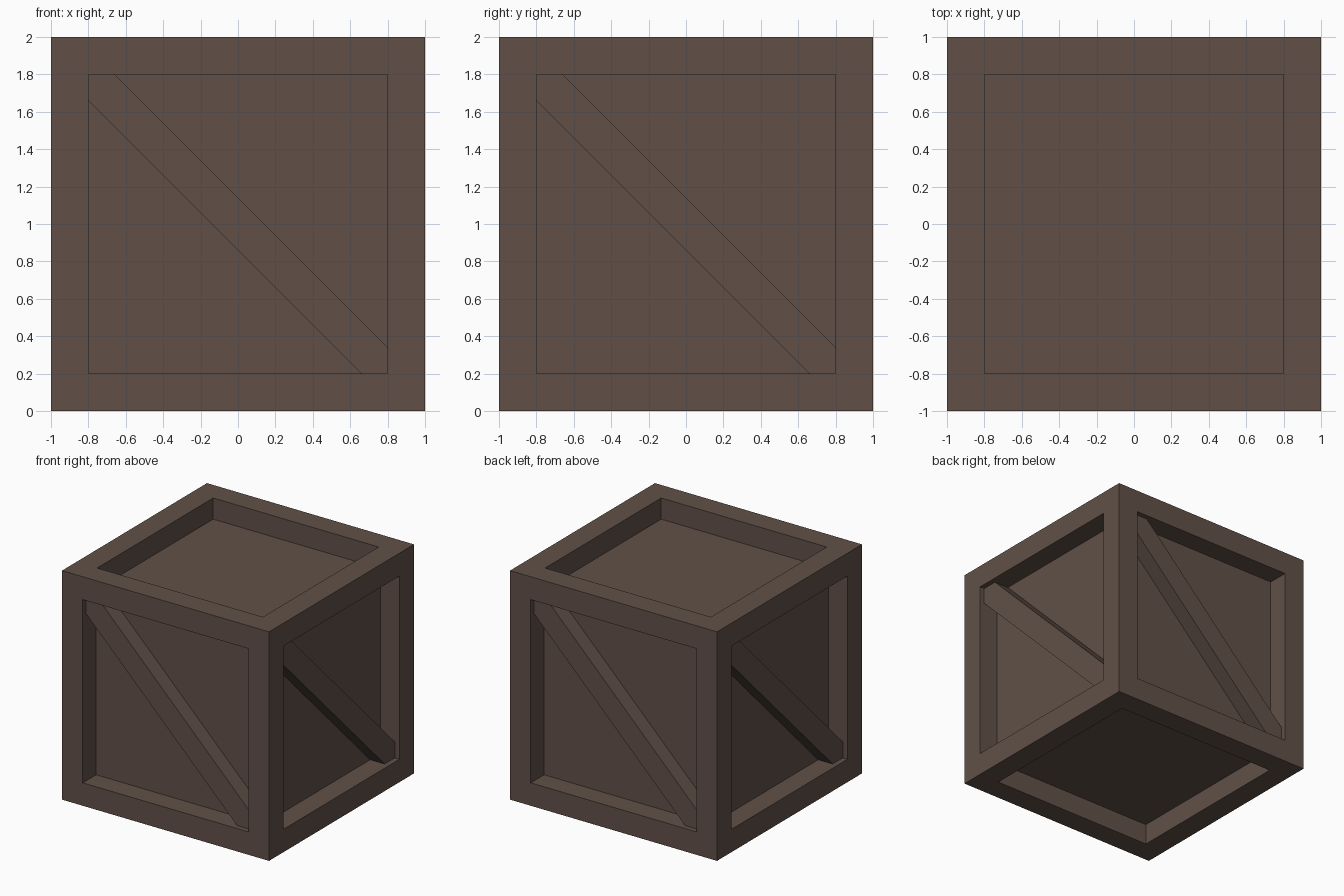
import bpy, bmesh, math
from mathutils import Matrix

if "Cube" in bpy.data.objects:
    bpy.data.objects.remove(bpy.data.objects["Cube"])

RIM, DEPTH = 0.2, 0.185      # frame width, recess depth
HALF, BRACE_TOP = 0.14, 0.045  # brace corner cut, brace depth below the rim

wood = bpy.data.materials.new("dark brown wood")
wood.diffuse_color = (0.12, 0.081, 0.064, 1)
wood.use_nodes = True
wood.node_tree.nodes["Principled BSDF"].inputs["Base Color"].default_value = wood.diffuse_color


def finish(bm, name):
    bmesh.ops.recalc_face_normals(bm, faces=bm.faces)
    me = bpy.data.meshes.new(name)
    bm.to_mesh(me)
    bm.free()
    me.materials.append(wood)
    ob = bpy.data.objects.new(name, me)
    bpy.context.collection.objects.link(ob)
    return ob


# Crate body: cube with a square recess sunk into each of its six sides
bm = bmesh.new()
bmesh.ops.create_cube(bm, size=2, matrix=Matrix.Translation((0, 0, 1)))
bm.normal_update()
panels = list(bm.faces)
bmesh.ops.inset_individual(bm, faces=panels, thickness=RIM, use_even_offset=True)
bm.normal_update()
for panel in panels:
    normal = panel.normal.copy()
    ext = bmesh.ops.extrude_discrete_faces(bm, faces=[panel])
    bmesh.ops.translate(bm, verts=ext["faces"][0].verts, vec=-normal * DEPTH)
finish(bm, "crate_body")

# Diagonal braces: pointed planks running corner to corner on the four walls
a, b = 1 - RIM, 1 - RIM - HALF
outline = [(-a, a), (-a, b), (b, -a), (a, -a), (a, -b), (-b, a)]
for i, side in enumerate(("front", "right", "back", "left")):
    bm = bmesh.new()
    face = bm.faces.new([bm.verts.new((x, -1 + BRACE_TOP, z + 1)) for x, z in outline])
    ext = bmesh.ops.extrude_face_region(bm, geom=[face], use_keep_orig=True)
    verts = [g for g in ext["geom"] if isinstance(g, bmesh.types.BMVert)]
    bmesh.ops.translate(bm, verts=verts, vec=(0, DEPTH - BRACE_TOP, 0))
    bm.transform(Matrix.Rotation(i * math.pi / 2, 4, "Z"))
    finish(bm, side + "_brace")
